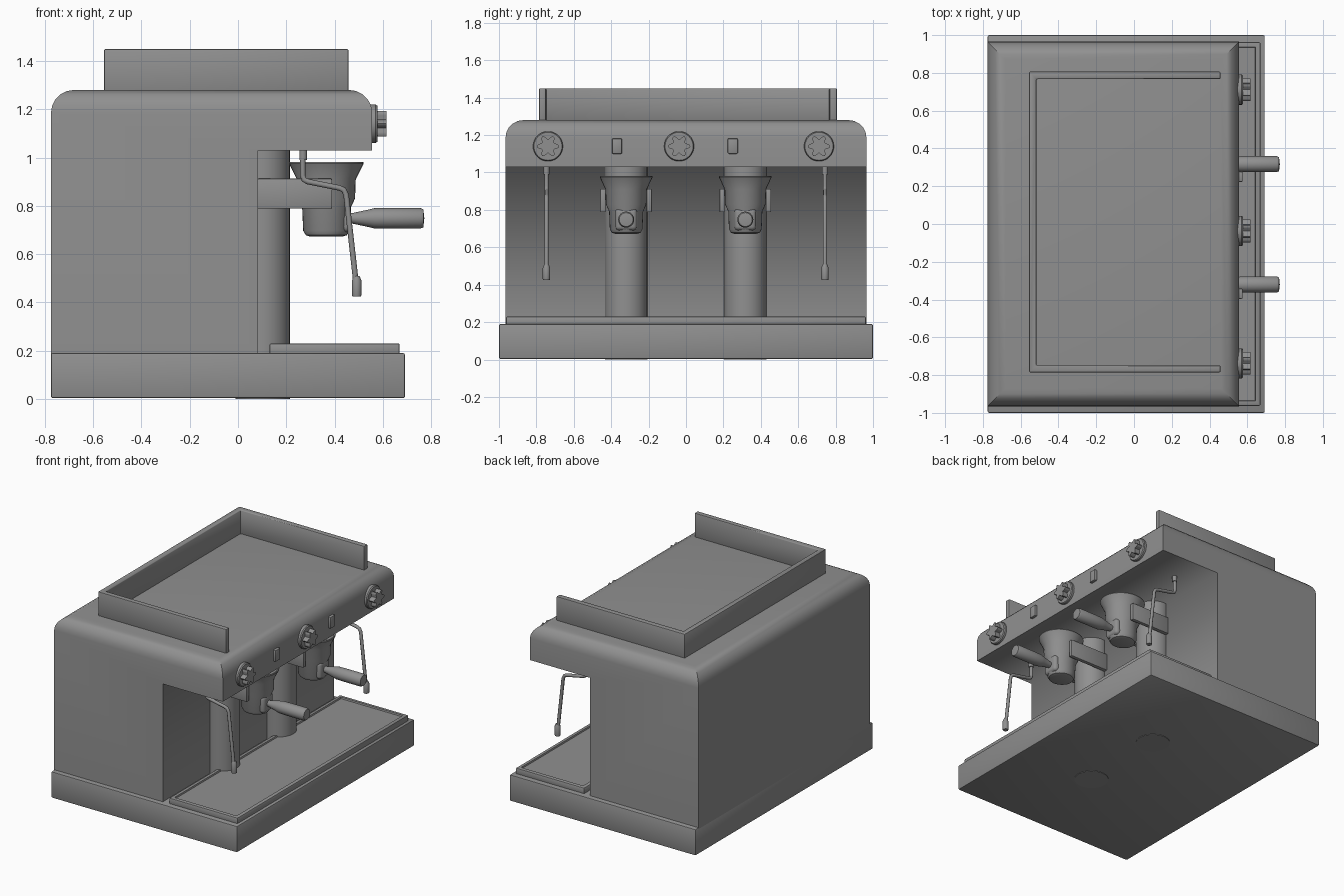
import bpy, bmesh, math
from mathutils import Matrix, Vector

if "Cube" in bpy.data.objects:
    bpy.data.objects.remove(bpy.data.objects["Cube"])

steel = bpy.data.materials.new("dark_steel")
steel.diffuse_color = (0.28, 0.28, 0.28, 1)
steel.use_nodes = True
steel.node_tree.nodes["Principled BSDF"].inputs["Base Color"].default_value = steel.diffuse_color


def finish(name, bm):
    bmesh.ops.recalc_face_normals(bm, faces=bm.faces)
    me = bpy.data.meshes.new(name)
    bm.to_mesh(me)
    bm.free()
    me.materials.append(steel)
    ob = bpy.data.objects.new(name, me)
    bpy.context.collection.objects.link(ob)
    bpy.ops.object.select_all(action='DESELECT')
    ob.select_set(True)
    bpy.context.view_layer.objects.active = ob
    bpy.ops.object.shade_smooth_by_angle(angle=math.radians(35))
    return ob


def box(name, lo, hi, bevel=0.006, segments=2):
    bm = bmesh.new()
    bmesh.ops.create_cube(bm, size=1)
    for v in bm.verts:
        v.co = Vector([lo[i] if v.co[i] < 0 else hi[i] for i in range(3)])
    bmesh.ops.bevel(bm, geom=bm.edges[:], offset=bevel, segments=segments,
                    profile=0.5, affect='EDGES')
    return finish(name, bm)


def prism(pts, direction):
    """Closed polygon swept along a direction."""
    bm = bmesh.new()
    face = bm.faces.new([bm.verts.new(p) for p in pts])
    ext = bmesh.ops.extrude_face_region(bm, geom=[face], use_keep_orig=True)
    moved = [g for g in ext['geom'] if isinstance(g, bmesh.types.BMVert)]
    bmesh.ops.translate(bm, verts=moved, vec=direction)
    bmesh.ops.recalc_face_normals(bm, faces=bm.faces)
    return bm


def lathe(name, profile, loc, along_x=False, scale_y=1.0, n=32):
    """Spin (radius, height) points around z, optionally laid along x."""
    bm = bmesh.new()
    vs = [bm.verts.new((r, 0, h)) for r, h in profile]
    es = [bm.edges.new(p) for p in zip(vs, vs[1:])]
    bmesh.ops.spin(bm, geom=vs + es, axis=(0, 0, 1), cent=(0, 0, 0),
                   steps=n, angle=2 * math.pi)
    bmesh.ops.remove_doubles(bm, verts=bm.verts, dist=1e-5)
    m = Matrix.Translation(loc) @ Matrix.Diagonal((1, scale_y, 1, 1))
    if along_x:
        m = m @ Matrix.Rotation(math.pi / 2, 4, 'Y')
    bmesh.ops.transform(bm, matrix=m, verts=bm.verts)
    return finish(name, bm)


# base plinth
box("base", (-0.775, -1, 0.003), (0.692, 1, 0.19), 0.008)

# body with overhanging head, rounded top rim
outline = [(-0.775, 0.18), (0.083, 0.18), (0.083, 1.03), (0.556, 1.03), (0.556, 1.28), (-0.775, 1.28)]
bm = prism([(x, -0.965, z) for x, z in outline], (0, 1.93, 0))
rim = [e for e in bm.edges if all(v.co.z > 1.27 for v in e.verts)]
bmesh.ops.bevel(bm, geom=rim, offset=0.095, segments=5, profile=0.5, affect='EDGES')
body = finish("body", bm)
# soft shading in the corner under the head
for e in body.data.edges:
    if all(abs(body.data.vertices[v].co.x - 0.083) < 1e-3 and body.data.vertices[v].co.z > 1
           for v in e.vertices):
        e.use_edge_sharp = False

# cup rail on top, open at the front
rail = [(-0.555, -0.786), (0.458, -0.786), (0.458, -0.749), (-0.517, -0.749),
        (-0.517, 0.767), (0.458, 0.767), (0.458, 0.807), (-0.555, 0.807)]
bm = prism([(x, y, 1.27) for x, y in rail], (0, 0, 0.18))
bmesh.ops.bevel(bm, geom=bm.edges[:], offset=0.007, segments=2, profile=0.5, affect='EDGES')
finish("cup_rail", bm)

# drip tray with sunken grid surface
bm = bmesh.new()
bmesh.ops.create_cube(bm, size=1)
bmesh.ops.transform(bm, verts=bm.verts, matrix=Matrix.Translation((0.4, 0, 0.205))
                    @ Matrix.Diagonal((0.54, 1.925, 0.05, 1)))
bmesh.ops.bevel(bm, geom=bm.edges[:], offset=0.008, segments=2, profile=0.5, affect='EDGES')
top = max(bm.faces, key=lambda f: f.calc_center_median().z + f.calc_area())
bmesh.ops.inset_region(bm, faces=[top], thickness=0.025)
bmesh.ops.inset_region(bm, faces=[top], thickness=0.004, depth=-0.01)
finish("drip_tray", bm)

# brew groups
for i, y in enumerate((-0.32, 0.317), 1):
    lathe(f"group_column_{i}", [(0, 0), (0.113, 0), (0.113, 1.04), (0, 1.04)], (0.102, y, 0), n=40)
    for s in (-1, 1):
        c = y + s * 0.124
        box(f"group_bracket_{i}_{'left' if s < 0 else 'right'}",
            (0.08, c - 0.014, 0.788), (0.39, c + 0.014, 0.912), 0.005)
    # flared cup, hollow at the top
    lathe(f"filter_cup_{i}",
          [(0, 0.672), (0.065, 0.672), (0.085, 0.678), (0.096, 0.697), (0.1, 0.79), (0.119, 0.83),
           (0.122, 0.91), (0.155, 0.975), (0.153, 0.981), (0.145, 0.981), (0.11, 0.91), (0, 0.9)],
          (0.366, y, 0), scale_y=0.91)
    # handle
    lathe(f"handle_{i}",
          [(0, 0.42), (0.02, 0.42), (0.022, 0.475), (0.036, 0.54), (0.042, 0.565), (0.043, 0.62),
           (0.043, 0.755), (0.037, 0.768), (0, 0.772)],
          (0, y, 0.748), along_x=True, n=24)
    # boss joining handle to cup
    box(f"handle_boss_{i}", (0.37, y - 0.058, 0.69), (0.468, y + 0.058, 0.81), 0.022, 4)

# steam wands
for i, y in enumerate((-0.746, 0.743), 1):
    lathe(f"wand_stub_{i}", [(0, 0.99), (0.016, 0.99), (0.016, 1.04), (0, 1.04)], (0.27, y, 0), n=16)
    cu = bpy.data.curves.new(f"steam_wand_{i}", 'CURVE')
    cu.dimensions = '3D'
    cu.bevel_depth = 0.0115
    cu.bevel_resolution = 3
    cu.use_fill_caps = True
    cu.materials.append(steel)
    path = [(0.268, 1.03), (0.268, 0.925), (0.274, 0.908), (0.29, 0.9), (0.42, 0.874),
            (0.438, 0.866), (0.448, 0.845), (0.488, 0.49)]
    sp = cu.splines.new('POLY')
    sp.points.add(len(path) - 1)
    for p, (x, z) in zip(sp.points, path):
        p.co = (x, y, z, 1)
    bpy.context.collection.objects.link(bpy.data.objects.new(f"steam_wand_{i}", cu))
    lathe(f"wand_tip_{i}", [(0, 0.425), (0.018, 0.425), (0.02, 0.432), (0.02, 0.49),
                            (0.012, 0.508), (0, 0.508)], (0.492, y, 0), n=16)

# control knobs: round plate plus six-lobed grip
for i, y in enumerate((-0.738, -0.037, 0.711), 1):
    lathe(f"knob_plate_{i}", [(0, 0.545), (0.08, 0.545), (0.08, 0.57), (0.075, 0.577), (0, 0.577)],
          (0, y, 1.14), along_x=True)
    pts = []
    for k in range(48):
        a = 2 * math.pi * k / 48
        r = 0.048 + 0.012 * math.cos(6 * a)
        pts.append((0.57, y + r * math.cos(a), 1.14 + r * math.sin(a)))
    finish(f"knob_grip_{i}", prism(pts, (0.046, 0, 0)))

# rocker switches
for i, y in enumerate((-0.369, 0.25), 1):
    box(f"switch_{i}", (0.545, y - 0.027, 1.1), (0.575, y + 0.027, 1.182), 0.006)
